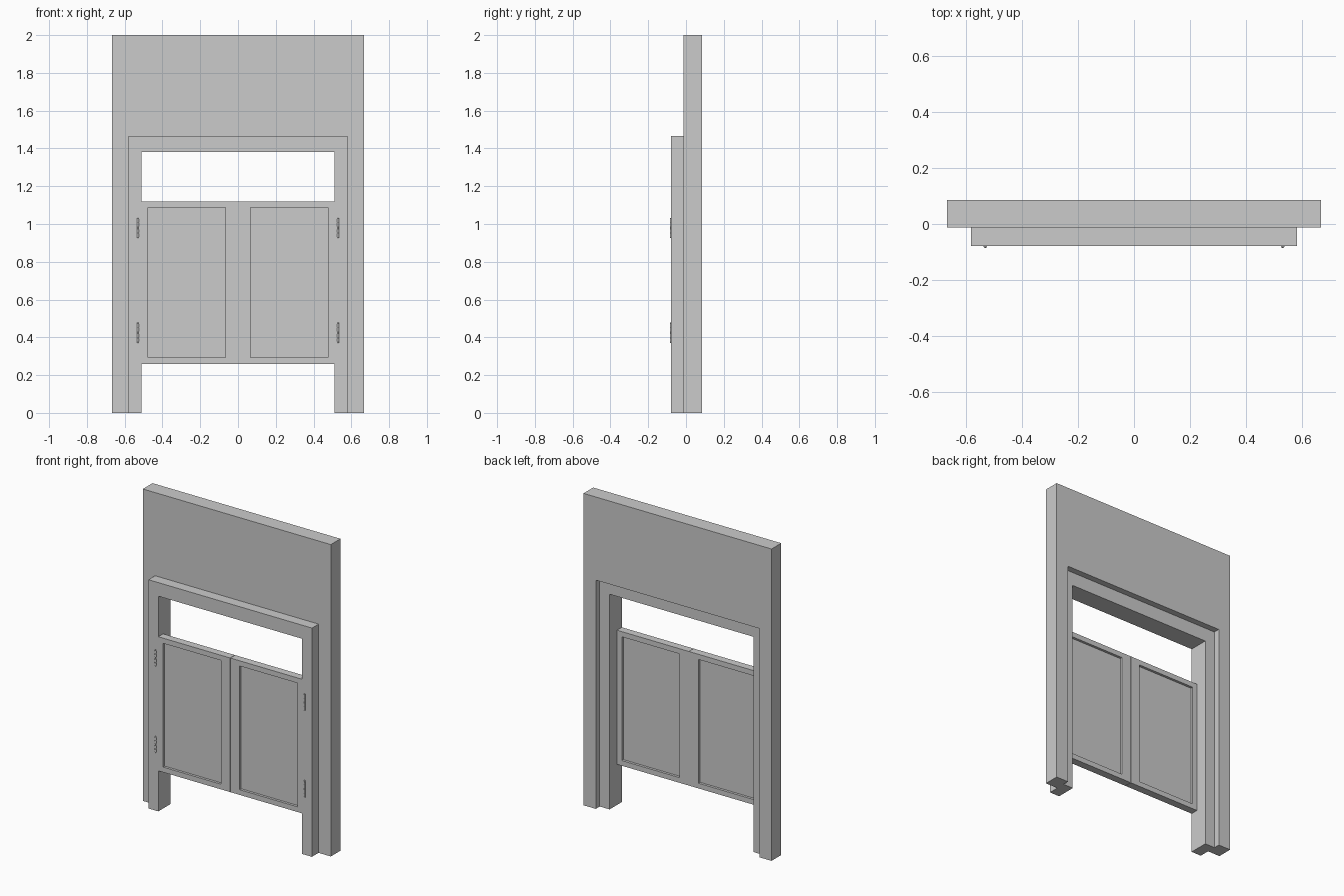
import bpy, bmesh
from mathutils import Matrix

if "Cube" in bpy.data.objects:
    bpy.data.objects.remove(bpy.data.objects["Cube"])


def finish(name, bm):
    bmesh.ops.recalc_face_normals(bm, faces=bm.faces)
    me = bpy.data.meshes.new(name)
    bm.to_mesh(me)
    bm.free()
    ob = bpy.data.objects.new(name, me)
    bpy.context.collection.objects.link(ob)
    return ob


def extrude(bm, faces, depth):
    ext = bmesh.ops.extrude_face_region(bm, geom=faces)
    verts = [g for g in ext["geom"] if isinstance(g, bmesh.types.BMVert)]
    bmesh.ops.translate(bm, verts=verts, vec=(0, depth, 0))


def arch(name, outer, top, inner, inner_top, y0, y1):
    """Upside-down U profile standing on the floor, extruded along y."""
    bm = bmesh.new()
    pts = [(-outer, 0), (-outer, top), (outer, top), (outer, 0),
           (inner, 0), (inner, inner_top), (-inner, inner_top), (-inner, 0)]
    face = bm.faces.new([bm.verts.new((x, y0, z)) for x, z in pts])
    extrude(bm, [face], y1 - y0)
    return finish(name, bm)


def door(name, x0, x1, z0, z1, y0, y1, border, recess):
    """Slab with an inset panel sunk into both the front and back."""
    bm = bmesh.new()
    face = bm.faces.new([bm.verts.new((x, y0, z)) for x, z in
                         ((x0, z0), (x1, z0), (x1, z1), (x0, z1))])
    extrude(bm, [face], y1 - y0)
    bmesh.ops.recalc_face_normals(bm, faces=bm.faces)
    for f in [f for f in bm.faces if abs(f.normal.y) > 0.9]:
        step = -f.normal.y * recess
        bmesh.ops.inset_region(bm, faces=[f], thickness=border)
        ext = bmesh.ops.extrude_discrete_faces(bm, faces=[f])
        bmesh.ops.translate(bm, verts=ext["faces"][0].verts, vec=(0, step, 0))
    return finish(name, bm)


def hinge(name, x, y, z):
    """Stacked barrels on a thin pin."""
    bm = bmesh.new()
    parts = [(0.0035, 0.108, 0), (0.006, 0.018, 0.038), (0.006, 0.018, 0.016),
             (0.006, 0.018, -0.016), (0.006, 0.018, -0.038)]
    for r, h, dz in parts:
        bmesh.ops.create_cone(bm, cap_ends=True, segments=12, radius1=r,
                              radius2=r, depth=h,
                              matrix=Matrix.Translation((x, y, z + dz)))
    return finish(name, bm)


FRONT = -0.079

# wall with doorway, and the frame set into it
arch("wall", 0.667, 2.0, 0.58, 1.467, -0.012, 0.086)
arch("door_frame", 0.58, 1.467, 0.51, 1.38, FRONT, 0.046)

# pair of swing doors and their hinges
for side, s in (("left", -1), ("right", 1)):
    xa, xb = sorted((s * 0.001, s * 0.51))
    d = door(side + "_door", xa, xb, 0.26, 1.12, FRONT, -0.03, 0.047, 0.016)
    # widen the centre stile: panel runs from 0.067 to 0.463
    for v in d.data.vertices:
        if 0.02 < abs(v.co.x) < 0.1:
            v.co.x = s * 0.067
    for level, z in (("lower", 0.424), ("upper", 0.979)):
        hinge(f"{side}_{level}_hinge", s * 0.53, FRONT - 0.001, z)
